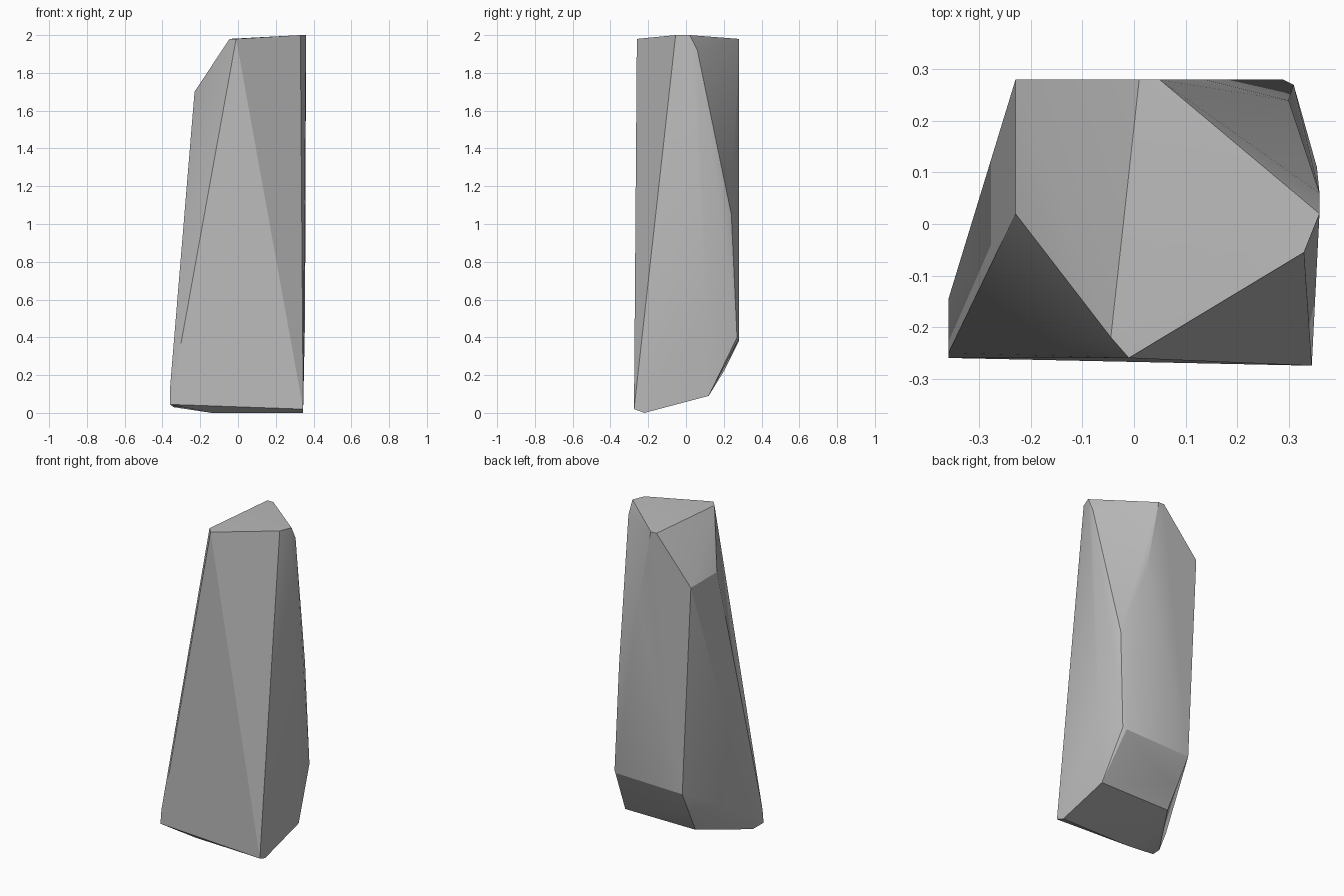
import bpy
import bmesh
import math
from mathutils import Vector

# Remove the default cube only
default_cube = bpy.data.objects.get("Cube")
if default_cube:
    bpy.data.objects.remove(default_cube, do_unlink=True)


def make_material(name, color):
    material = bpy.data.materials.new(name)
    material.use_nodes = True
    material.diffuse_color = color
    shader = next(n for n in material.node_tree.nodes if n.type == 'BSDF_PRINCIPLED')
    shader.inputs["Base Color"].default_value = color
    shader.inputs["Roughness"].default_value = 0.9
    return material


def hull_object(name, corner_groups, material, sharp_angle):
    """Wrap groups of corner points in one faceted convex shell."""
    bm = bmesh.new()
    for group in corner_groups:
        for corner in group:
            bm.verts.new(Vector(corner))
    hull = bmesh.ops.convex_hull(bm, input=bm.verts[:], use_existing_faces=False)
    loose = set(hull["geom_interior"]) | set(hull["geom_unused"])
    bmesh.ops.delete(bm, geom=[g for g in loose if isinstance(g, bmesh.types.BMVert)],
                     context='VERTS')
    bmesh.ops.dissolve_limit(bm, angle_limit=math.radians(1), verts=bm.verts[:],
                             edges=bm.edges[:])
    bmesh.ops.recalc_face_normals(bm, faces=bm.faces[:])
    mesh = bpy.data.meshes.new(name)
    bm.to_mesh(mesh)
    bm.free()
    mesh.materials.append(material)
    obj = bpy.data.objects.new(name, mesh)
    bpy.context.collection.objects.link(obj)
    bpy.ops.object.select_all(action='DESELECT')
    obj.select_set(True)
    bpy.context.view_layer.objects.active = obj
    bpy.ops.object.shade_smooth_by_angle(angle=math.radians(sharp_angle))
    return obj


# Slanted cap of the rock
top_cap = [(-.01, -.26, 1.98), (.33, -.055, 2), (.36, .02, 2),
           (.05, .28, 1.98), (.01, .28, 1.98), (-.045, -.22, 1.98)]

# Bevelled shoulder on the right side of the model
shoulder = [(-.23, .02, 1.7), (-.23, .28, 1.7)]

# Chipped rear corner on the left side of the model
rear_chip = [(.36, .06, 1.92), (.14, .28, 1.5), (.3, .24, 1.05),
             (.355, .11, .5), (.31, .27, .4)]

# Undercut at the lower back
undercut = [(-.17, .28, .38), (.29, .28, .39), (-.13, .2, .22),
            (.34, .12, .09), (-.15, .12, .09)]

# Wide foot
foot = [(-.36, -.26, .045), (-.36, -.25, .13), (-.36, -.145, .13),
        (-.34, -.18, .03), (-.14, -.22, 0), (.345, -.275, .02), (.343, -.22, 0)]

stone_grey = make_material("stone grey", (.5, .5, .5, 1))
hull_object("standing_rock", [top_cap, shoulder, rear_chip, undercut, foot],
            stone_grey, 25)
